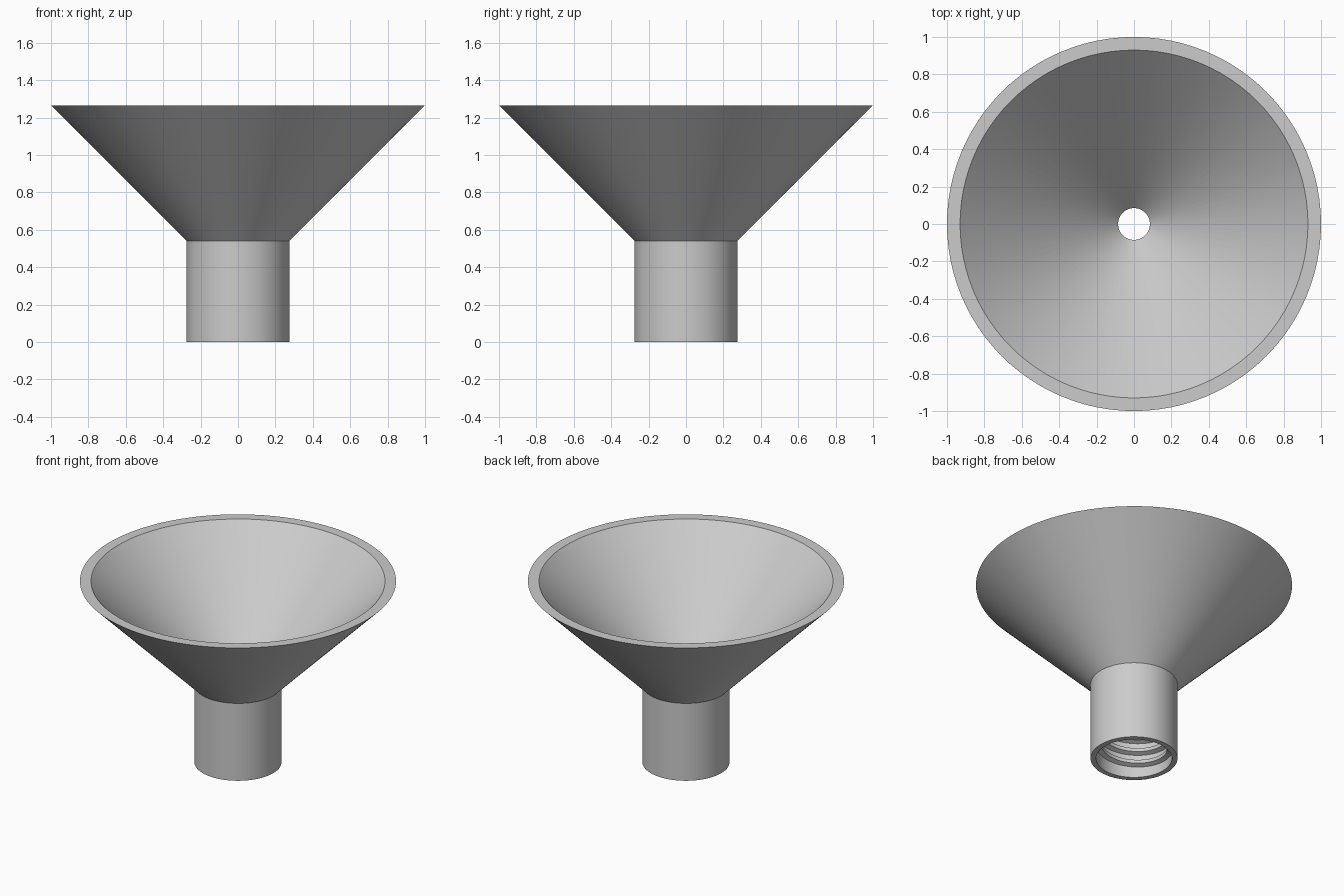
import bpy
import math

SEGMENTS = 96

cube = bpy.data.objects.get("Cube")
if cube:
    bpy.data.objects.remove(cube, do_unlink=True)

grey = bpy.data.materials.new("plain grey")
grey.use_nodes = True
colour = (0.6, 0.6, 0.6, 1)
grey.diffuse_color = colour
grey.node_tree.nodes["Principled BSDF"].inputs["Base Color"].default_value = colour


def add_part(name, verts, faces):
    mesh = bpy.data.meshes.new(name)
    mesh.from_pydata(verts, [], faces)
    mesh.materials.append(grey)
    part = bpy.data.objects.new(name, mesh)
    bpy.context.collection.objects.link(part)
    bpy.ops.object.select_all(action="DESELECT")
    part.select_set(True)
    bpy.context.view_layer.objects.active = part
    bpy.ops.object.mode_set(mode="EDIT")
    bpy.ops.mesh.select_all(action="SELECT")
    bpy.ops.mesh.normals_make_consistent(inside=False)
    bpy.ops.object.mode_set(mode="OBJECT")
    bpy.ops.object.shade_smooth_by_angle(angle=math.radians(25))
    return part


def polar(radius, angle, z):
    return (radius * math.cos(angle), radius * math.sin(angle), z)


# Funnel body: cone, neck, drain hole and socket as one closed revolved wall
profile = [(0.275, 0), (0.275, 0.54), (1.0, 1.265), (0.93, 1.265),
           (0.085, 0.42), (0.085, 0.37), (0.24, 0.37), (0.24, 0)]
n = len(profile)
verts = [polar(r, math.tau * i / SEGMENTS, z)
         for i in range(SEGMENTS) for r, z in profile]
faces = []
for i in range(SEGMENTS):
    a, b = i * n, (i + 1) % SEGMENTS * n
    for j in range(n):
        k = (j + 1) % n
        faces.append((a + j, b + j, b + k, a + k))
add_part("funnel_body", verts, faces)

# Screw thread: a ridge wound up the inside of the socket, fading at both ends
pitch, turns, start = 0.085, 3.5, 0.045
steps = int(turns * SEGMENTS)
section = [(0, -0.024), (1, -0.012), (1, 0.012), (0, 0.024)]
verts, faces = [], []
for i in range(steps + 1):
    turn = i / SEGMENTS
    fade = min(1, turn * 8, (turns - turn) * 8)
    for depth, dz in section:
        radius = 0.242 - 0.032 * depth * fade
        verts.append(polar(radius, math.tau * turn, start + pitch * turn + dz))
for i in range(steps):
    a, b = i * 4, i * 4 + 4
    for j in range(4):
        k = (j + 1) % 4
        faces.append((a + j, b + j, b + k, a + k))
last = steps * 4
faces += [(0, 1, 2, 3), (last + 3, last + 2, last + 1, last)]
add_part("socket_thread", verts, faces)
